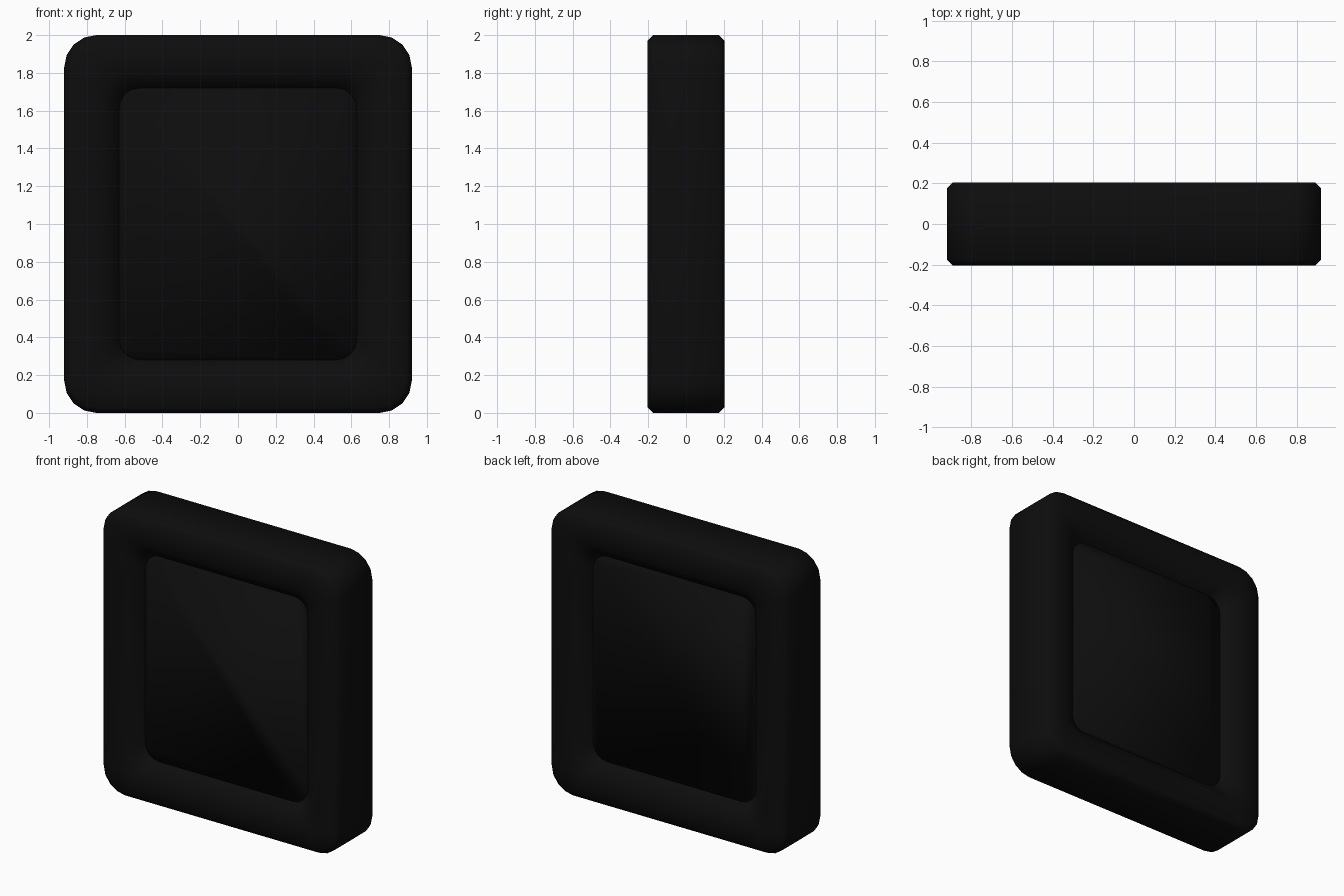
import bpy, bmesh
from math import sin, cos, pi

if "Cube" in bpy.data.objects:
    bpy.data.objects.remove(bpy.data.objects["Cube"])

black = bpy.data.materials.new("black")
black.use_nodes = True
colour = (0.004, 0.004, 0.004, 1)
black.diffuse_color = colour
black.node_tree.nodes["Principled BSDF"].inputs["Base Color"].default_value = colour

MID = 1.0      # height of the centre
STEPS = 4      # segments in each rounded corner


def ring(bm, half_x, half_z, radius, y):
    """Rounded rectangle of vertices at depth y."""
    verts = []
    for q, (sx, sz) in enumerate([(1, 1), (-1, 1), (-1, -1), (1, -1)]):
        for i in range(STEPS + 1):
            a = (q + i / STEPS) * pi / 2
            verts.append(bm.verts.new((sx * (half_x - radius) + radius * cos(a), y,
                                       MID + sz * (half_z - radius) + radius * sin(a))))
    return verts


def loft(name, sections, closed):
    """Skin the sections; either join last to first or cap both ends."""
    bm = bmesh.new()
    rings = [ring(bm, *s) for s in sections]
    pairs = list(zip(rings, rings[1:]))
    if closed:
        pairs.append((rings[-1], rings[0]))
    else:
        bm.faces.new(rings[0])
        bm.faces.new(rings[-1])
    for a, b in pairs:
        for i in range(len(a)):
            j = (i + 1) % len(a)
            bm.faces.new((a[i], a[j], b[j], b[i]))
    bmesh.ops.recalc_face_normals(bm, faces=bm.faces)
    for f in bm.faces:
        f.smooth = True
    mesh = bpy.data.meshes.new(name)
    bm.to_mesh(mesh)
    bm.free()
    mesh.materials.append(black)
    obj = bpy.data.objects.new(name, mesh)
    bpy.context.collection.objects.link(obj)
    return obj


# Frame: inner slope, flat lip and chamfered outer edge, mirrored front to back
half = [(0.60, 0.69, 0.09, -0.10), (0.72, 0.80, 0.12, -0.205),
        (0.89, 0.97, 0.15, -0.205), (0.92, 1.0, 0.17, -0.175)]
back = [(x, z, r, -y) for x, z, r, y in reversed(half)]
loft("frame", half + back, closed=True)

# Sunken panel filling the frame, softly shaded on both sides
loft("panel", [(0.63, 0.72, 0.11, -0.13), (0.63, 0.72, 0.11, 0.13)], closed=False)
